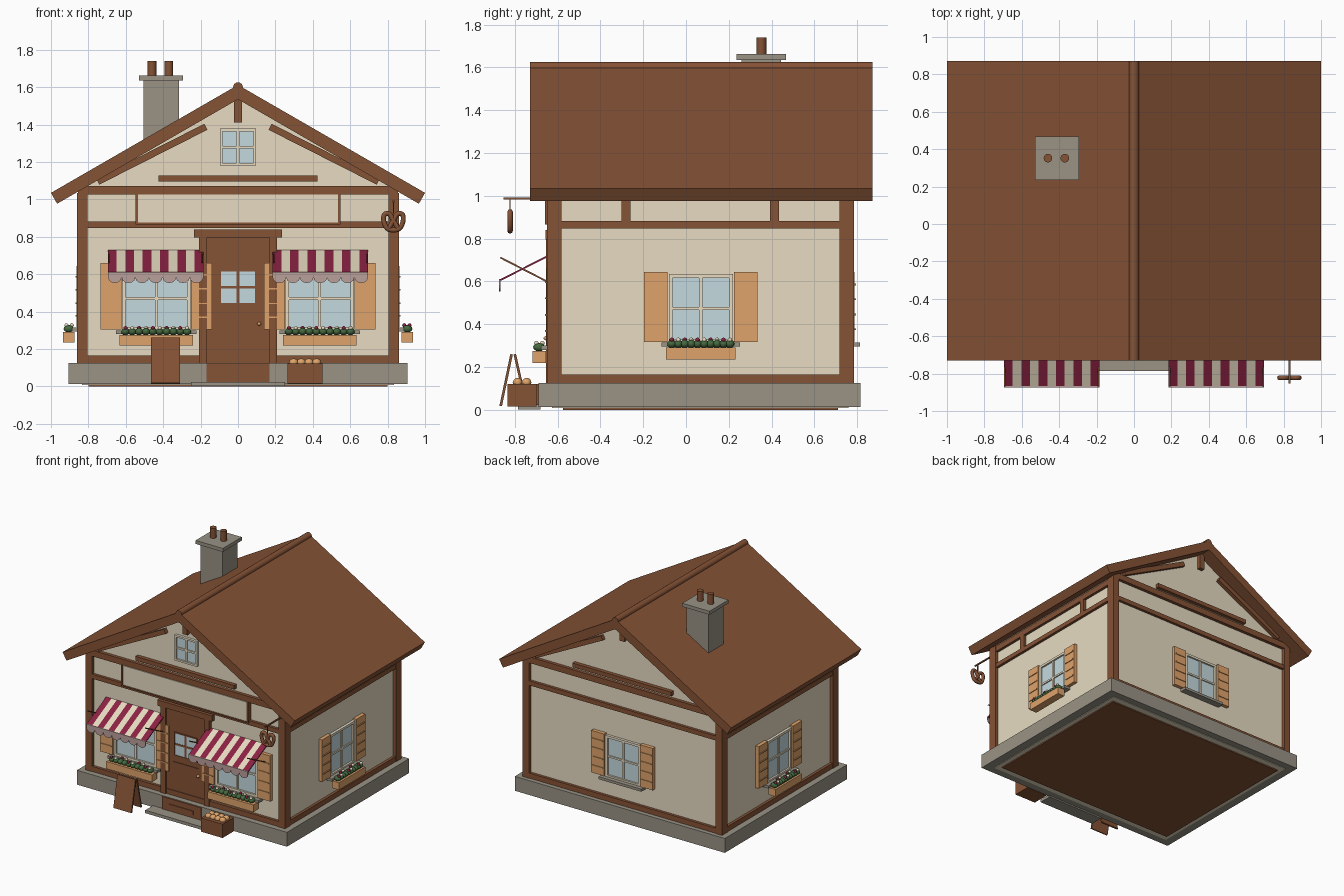
import bpy, bmesh, math
from mathutils import Matrix, Vector

if "Cube" in bpy.data.objects:
    bpy.data.objects.remove(bpy.data.objects["Cube"])

def material(name, rgb):
    m = bpy.data.materials.new(name)
    m.diffuse_color = (*rgb, 1)
    m.use_nodes = True
    m.node_tree.nodes["Principled BSDF"].inputs["Base Color"].default_value = m.diffuse_color
    return m

WOOD = material("brown_wood", (0.235, 0.085, 0.036))
CREAM = material("cream_plaster", (0.82, 0.73, 0.55))
STONE = material("grey_stone", (0.32, 0.29, 0.235))
TAN = material("tan_wood", (0.74, 0.37, 0.145))
GLASS = material("pale_blue_glass", (0.56, 0.70, 0.74))
RED = material("crimson", (0.26, 0.016, 0.055))
GREEN = material("leaf_green", (0.06, 0.14, 0.05))
PINK = material("dusty_pink", (0.49, 0.35, 0.33))

# Wall frames: local x along the wall, local -y outward
CY = 0.0695
def wall(x, y, deg):
    return Matrix.Translation((x, y, 0)) @ Matrix.Rotation(math.radians(deg), 4, 'Z')
WORLD = Matrix.Identity(4)
FRONT, BACK = wall(0, -0.625, 0), wall(0, 0.76, 180)
RIGHT, LEFT = wall(0.835, CY, 90), wall(-0.835, CY, -90)

def finish(name, bm, mats, M=WORLD, smooth=False):
    bmesh.ops.recalc_face_normals(bm, faces=bm.faces)
    me = bpy.data.meshes.new(name)
    bm.transform(M)
    if smooth:
        for f in bm.faces:
            f.smooth = True
    bm.to_mesh(me)
    bm.free()
    for m in mats:
        me.materials.append(m)
    ob = bpy.data.objects.new(name, me)
    bpy.context.collection.objects.link(ob)
    return ob

def box(name, mat, x0, x1, y0, y1, z0, z1, M=WORLD):
    bm = bmesh.new()
    T = Matrix.Translation(((x0+x1)/2, (y0+y1)/2, (z0+z1)/2)) @ Matrix.Diagonal((x1-x0, y1-y0, z1-z0, 1))
    bmesh.ops.create_cube(bm, size=1, matrix=T)
    return finish(name, bm, [mat], M)

def prism(name, mat, pts, y0, y1, M=WORLD):
    bm = bmesh.new()
    f = bm.faces.new([bm.verts.new((x, y0, z)) for x, z in pts])
    r = bmesh.ops.extrude_face_region(bm, geom=[f])
    bmesh.ops.translate(bm, vec=(0, y1-y0, 0), verts=[v for v in r["geom"] if isinstance(v, bmesh.types.BMVert)])
    return finish(name, bm, [mat], M)

def bar(name, mat, p, q, side, w, t, M=WORLD):
    p, q, X = Vector(p), Vector(q), Vector(side)
    Z = (q - p).normalized()
    R = Matrix((X, Z.cross(X), Z)).transposed().to_4x4()
    T = Matrix.Translation((p+q)/2) @ R @ Matrix.Diagonal((w, t, (q-p).length, 1))
    bm = bmesh.new()
    bmesh.ops.create_cube(bm, size=1, matrix=T)
    return finish(name, bm, [mat], M)

def cylinder(name, mat, c, r, h, rot=WORLD, n=16):
    bm = bmesh.new()
    bmesh.ops.create_cone(bm, cap_ends=True, segments=n, radius1=r, radius2=r, depth=h, matrix=Matrix.Translation(c) @ rot)
    for f in bm.faces:
        f.smooth = len(f.verts) == 4
    return finish(name, bm, [mat])

def blobs(name, mat, centres, scale, M=WORLD):
    bm = bmesh.new()
    for c in centres:
        bmesh.ops.create_icosphere(bm, subdivisions=2, radius=1, matrix=Matrix.Translation(c) @ Matrix.Diagonal((*scale, 1)))
    return finish(name, bm, [mat], M, True)

def panes(name, M, u, hw, z0, z1, frame, y, b=0.018, t=0.014):
    # Glass plate, four-sided frame and crossing bars
    box(name + "_glass", GLASS, u-hw, u+hw, y, 0, z0, z1, M)
    zc = (z0 + z1) / 2
    for s in (-1, 1):
        x = u + s*(hw - b/2)
        box(name + "_stile", frame, x-b/2, x+b/2, y-t, 0, z0, z1, M)
        z = zc + s*(z1 - z0 - b)/2
        box(name + "_rail", frame, u-hw, u+hw, y-t, 0, z-b/2, z+b/2, M)
    box(name + "_upright_bar", frame, u-0.008, u+0.008, y-t*0.6, 0, z0, z1, M)
    box(name + "_cross_bar", frame, u-hw, u+hw, y-t*0.6, 0, zc-0.007, zc+0.007, M)

def shutters(M, u, hw, z0, z1):
    for s in (-1, 1):
        x = u + s*(hw + 0.06)
        box("shutter", TAN, x-0.055, x+0.055, -0.028, 0, z0, z1, M)
        for k in (0.18, 0.39, 0.61, 0.82):
            z = z0 + k*(z1 - z0)
            box("shutter_slat", TAN, x-0.045, x+0.045, -0.034, -0.02, z-0.004, z+0.004, M)

def flower_box(M, u, hw, z, y):
    box("flower_box", TAN, u-hw, u+hw, y-0.062, y, z, z+0.056, M)
    n = 10
    xs = [u + hw*0.93*(2*(i + 0.5)/n - 1) for i in range(n)]
    blobs("leaves", GREEN, [(x, y-0.032, z+0.073) for x in xs], (0.022, 0.028, 0.02), M)
    for k, m in enumerate((RED, CREAM)):
        blobs("blossoms", m, [(x, y-0.03 - 0.014*(-1)**(i//2), z+0.092) for i, x in enumerate(xs) if i % 2 == k], (0.011, 0.011, 0.011), M)

# Foundation and floor
box("floor_plate", WOOD, -0.80, 0.80, -0.575, 0.71, 0, 0.012)
box("plaster_footing", CREAM, -0.835, 0.835, -0.625, 0.76, 0.009, 0.02)
box("foundation", STONE, -0.905, 0.905, -0.69, 0.815, 0.013, 0.125)

# Plaster body, roof and ridge
prism("walls", CREAM, [(-0.835, 0.1), (0.835, 0.1), (0.835, 1.055), (0, 1.54), (-0.835, 1.055)], -0.625, 0.76)
prism("roof", WOOD, [(-1, 1.035), (0, 1.612), (1, 1.035), (0.967, 0.977), (0, 1.535), (-0.967, 0.977)], -0.73, 0.872)
cylinder("ridge_cap", WOOD, (0, 0.071, 1.6), 0.026, 1.602, Matrix.Rotation(math.pi/2, 4, 'X'))

# Chimney
box("chimney", STONE, -0.505, -0.315, 0.26, 0.445, 1.25, 1.64)
box("chimney_cap", STONE, -0.53, -0.295, 0.235, 0.468, 1.635, 1.662)
for x in (-0.46, -0.37):
    cylinder("chimney_pot", WOOD, (x, 0.352, 1.70), 0.023, 0.08)

# Corner posts
for s in (-1, 1):
    for y0, y1 in ((-0.65, -0.582), (0.717, 0.785)):
        box("corner_post", WOOD, min(s*0.805, s*0.86), max(s*0.805, s*0.86), y0, y1, 0.12, 1.035)

# Horizontal timbers and gable timbers
for M, h in ((FRONT, 0.855), (BACK, 0.855), (RIGHT, 0.70), (LEFT, 0.70)):
    box("sill_beam", WOOD, -h, h, -0.021, 0, 0.12, 0.165, M)
    box("middle_beam", WOOD, -h, h, -0.021, 0, 0.848, 0.883, M)
    if M in (FRONT, BACK):
        box("tie_beam", WOOD, -h, h, -0.025, 0, 1.025, 1.072, M)
        box("gable_bar", WOOD, -0.425, 0.425, -0.03, 0, 1.095, 1.127, M)
        box("king_post", WOOD, -0.021, 0.021, -0.03, 0, 1.41, 1.55, M)
        for s in (-1, 1):
            bar("gable_brace", WOOD, (s*0.75, -0.012, 1.095), (s*0.172, -0.012, 1.388), (0, 1, 0), 0.036, 0.036, M)
    else:
        k = 1 if M == RIGHT else -1
        box("eave_beam", WOOD, -h, h, -0.021, 0, 0.985, 1.03, M)
        for c in (-0.349, 0.345):
            box("upper_stud", WOOD, k*c-0.021, k*c+0.021, -0.021, 0, 0.87, 1.0, M)

# Blank sign board over the door
box("sign_board", CREAM, -0.54, 0.54, -0.03, 0, 0.876, 1.027, FRONT)
for s in (-1, 1):
    box("sign_edge", WOOD, s*0.541-0.007, s*0.541+0.007, -0.033, 0, 0.87, 1.027, FRONT)
box("sign_ledge", WOOD, -0.548, 0.548, -0.035, 0, 0.866, 0.876, FRONT)

# Windows
panes("gable_window", FRONT, 0, 0.097, 1.18, 1.378, CREAM, -0.006, 0.014)
for M, u, hw, z0, z1 in ((FRONT, -0.437, 0.182, 0.3, 0.64), (FRONT, 0.437, 0.182, 0.3, 0.64),
                         (RIGHT, 0, 0.15, 0.31, 0.635), (LEFT, 0, 0.15, 0.31, 0.635), (BACK, 0, 0.15, 0.31, 0.635)):
    panes("window", M, u, hw, z0, z1, CREAM, -0.006)
    shutters(M, u, hw, 0.305 if M == FRONT else 0.318, 0.66 if M == FRONT else 0.645)
    zs = 0.28 if M == FRONT else 0.295
    box("window_sill", STONE, u-hw-0.033, u+hw+0.033, -0.053, 0, zs, zs+0.02, M)
    if M == FRONT:
        flower_box(M, u, 0.197, 0.22, -0.03)
    elif M != BACK:
        flower_box(M, u, 0.162, 0.235, -0.038)

# Door with surround
box("door", WOOD, -0.17, 0.17, -0.016, 0, 0.12, 0.80, FRONT)
box("door_base", WOOD, -0.168, 0.168, -0.073, 0, 0.025, 0.122, FRONT)
box("door_base_trim", WOOD, -0.105, 0.105, -0.078, -0.06, 0.05, 0.08, FRONT)
box("door_header", WOOD, -0.235, 0.235, -0.032, 0, 0.795, 0.84, FRONT)
for s in (-1, 1):
    box("door_post", WOOD, s*0.187-0.021, s*0.187+0.021, -0.03, 0, 0.12, 0.805, FRONT)
box("door_panel", WOOD, -0.11, 0.11, -0.021, 0, 0.17, 0.39, FRONT)
panes("door_window", FRONT, 0, 0.1, 0.437, 0.623, WOOD, -0.018, 0.008, 0.005)
blobs("door_knob", TAN, [(0.113, -0.026, 0.335)], (0.011, 0.015, 0.011), FRONT)
box("door_step", STONE, -0.25, 0.25, -0.785, -0.68, 0.002, 0.025)

# Striped awnings with scalloped edge and struts
for c in (-0.44, 0.44):
    x0, n, w = c - 0.255, 11, 0.51
    bm = bmesh.new()
    rows = [[bm.verts.new((x0 + w*i/n, y, z)) for y, z in ((-0.63, 0.727), (-0.868, 0.606))] for i in range(n+1)]
    for i in range(n):
        f = bm.faces.new((rows[i][0], rows[i][1], rows[i+1][1], rows[i+1][0]))
        f.material_index = i % 2
    ob = finish("awning", bm, [RED, CREAM])
    mod = ob.modifiers.new("thickness", 'SOLIDIFY')
    mod.thickness, mod.offset = 0.008, 0
    lobes, r = 7, w/14
    pts = [(x0 + w, 0.612), (x0, 0.612)]
    for k in range(lobes):
        for j in range(7):
            a = math.pi*(1 - j/6)
            if k == 0 or j > 0:
                pts.append((x0 + r*(2*k + 1) + r*math.cos(a), 0.583 - 0.03*math.sin(a)))
    prism("awning_valance", PINK, pts, -0.874, -0.866)
    for s in (-1, 1):
        x = c + s*0.25
        bar("awning_strut", WOOD, (x, -0.64, 0.595), (x, -0.868, 0.712), (1, 0, 0), 0.008, 0.008)

# Standing board in front
bar("board_front", WOOD, (-0.387, -0.866, 0.018), (-0.387, -0.815, 0.26), (1, 0, 0), 0.155, 0.012)
bar("board_back", WOOD, (-0.387, -0.745, 0.018), (-0.387, -0.80, 0.26), (1, 0, 0), 0.155, 0.012)

# Crate of loaves in two rows
box("crate", WOOD, 0.265, 0.452, -0.835, -0.698, 0.015, 0.122)
blobs("loaves", TAN, [(0.297 + 0.041*i, y, 0.128) for i in range(4) for y in (-0.787, -0.745)], (0.025, 0.023, 0.022))

# Hanging pretzel on its bracket
box("bracket", WOOD, 0.826, 0.836, -0.852, -0.63, 0.983, 0.993)
box("hanger", WOOD, 0.828, 0.834, -0.825, -0.819, 0.925, 0.985)
half = [(-0.45, -0.78), (0, -0.1), (0.35, 0.7), (0.95, 0.65), (1.0, -0.1), (0.65, -0.9)]
path = half + [(0, -1.0)] + [(-x, z) for x, z in reversed(half)]
cu = bpy.data.curves.new("pretzel", 'CURVE')
cu.dimensions, cu.bevel_depth, cu.bevel_resolution = '3D', 0.013, 2
sp = cu.splines.new('NURBS')
sp.points.add(len(path) - 1)
for p, (x, z) in zip(sp.points, path):
    p.co = (0.831 + 0.054*x, -0.822, 0.889 + 0.054*z, 1)
sp.use_endpoint_u, sp.order_u, sp.resolution_u = True, 3, 5
cu.materials.append(WOOD)
bpy.context.collection.objects.link(bpy.data.objects.new("pretzel", cu))
